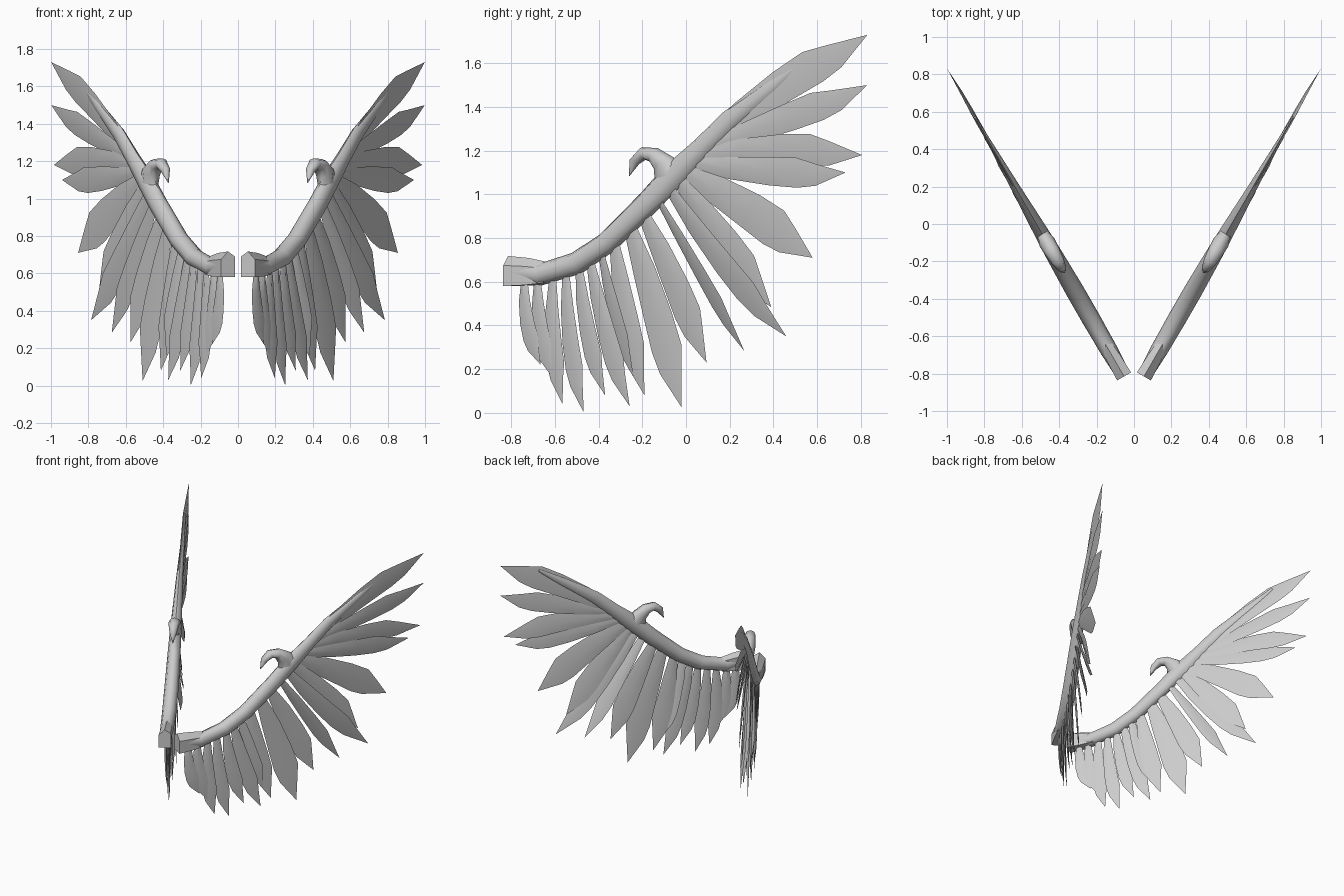
import bpy, bmesh, math
from mathutils import Vector

if "Cube" in bpy.data.objects:
    bpy.data.objects.remove(bpy.data.objects["Cube"])

SLOPE = 0.575                                   # each wing sweeps outward in a vertical plane
NORMAL = Vector((1, -SLOPE, 0)).normalized()

grey = bpy.data.materials.new("feather grey")
grey.diffuse_color = (0.6, 0.6, 0.6, 1)
grey.use_nodes = True
grey.node_tree.nodes["Principled BSDF"].inputs["Base Color"].default_value = grey.diffuse_color


def wing_point(y, z, n):
    """Point on the wing plane, lifted n along the plane's normal."""
    return Vector((0.053 + (y + 0.815) * SLOPE, y, z)) + NORMAL * n


def loft(name, rings, angle=40):
    """Skin rings of (y, z, n) points, cap both ends and mirror to the other wing."""
    bm = bmesh.new()
    rows = [[bm.verts.new(wing_point(*p)) for p in ring] for ring in rings]
    k = len(rows[0])
    for a, b in zip(rows, rows[1:]):
        for i in range(k):
            j = (i + 1) % k
            bm.faces.new((a[i], a[j], b[j], b[i]))
    bm.faces.new(rows[0])
    bm.faces.new(rows[-1])
    bmesh.ops.remove_doubles(bm, verts=bm.verts, dist=0.0002)
    bmesh.ops.recalc_face_normals(bm, faces=bm.faces)
    mesh = bpy.data.meshes.new(name)
    bm.to_mesh(mesh)
    bm.free()
    mesh.materials.append(grey)
    ob = bpy.data.objects.new(name, mesh)
    bpy.context.collection.objects.link(ob)
    bpy.ops.object.select_all(action='DESELECT')
    ob.select_set(True)
    bpy.context.view_layer.objects.active = ob
    bpy.ops.object.shade_smooth_by_angle(angle=math.radians(angle))
    ob.modifiers.new("other wing", 'MIRROR').use_mirror_merge = False
    return ob


def tube(name, path, sides=8):
    """Oval tube along (y, z, half height, half thickness) stations."""
    rings = []
    for i, (y, z, h, w) in enumerate(path):
        a, b = path[max(i - 1, 0)], path[min(i + 1, len(path) - 1)]
        t = Vector((b[0] - a[0], b[1] - a[1])).normalized()
        ring = []
        for s in range(sides):
            c = 2 * math.pi * s / sides
            u = h * math.cos(c)
            ring.append((y - t.y * u, z + t.x * u, w * math.sin(c)))
        rings.append(ring)
    return loft(name, rings, 60)


# (t, left width, right width) along a blade with a pointed end
BLADE = [(0, .4, .4), (.25, .75, .72), (.5, .95, .92), (.68, 1, 1),
         (.8, .62, .85), (1, 0, 0)]


def feather(name, root, tip, width, bend=0.0, twist=12):
    r, e = Vector(root), Vector(tip)
    d = (e - r).normalized()
    side = Vector((-d.y, d.x))
    mid = (r + e) / 2 + side * bend * 2
    ct, st = math.cos(math.radians(twist)), math.sin(math.radians(twist))
    rings = []
    for t, left, right in BLADE:
        c = r * (1 - t) ** 2 + mid * 2 * t * (1 - t) + e * t * t
        tan = ((mid - r) * (1 - t) + (e - mid) * t).normalized()
        s = Vector((-tan.y, tan.x))
        thick = 0.011 * (1 - t) ** 0.5
        ring = []
        for u, n in ((left * width / 2, 0), (0, thick), (-right * width / 2, 0), (0, -thick)):
            p = c + s * (u * ct)
            ring.append((p.x, p.y, n + u * st))
        rings.append(ring)
    return loft(name, rings)


# five-sided shoulder block where the wing begins
PENTAGON = [(.58, -.043), (.58, .043), (.675, .043), (.718, 0), (.69, -.043)]
loft("shoulder_block", [[(y, .63 + (z - .63) * k, n * k) for z, n in PENTAGON]
                        for y, k in ((-.815, 1), (-.72, .9), (-.64, .7))], 30)

# bone running along the leading edge
tube("wing_arm", [(-.79, .645, .06, .04), (-.67, .632, .05, .047), (-.5, .685, .052, .05),
                  (-.36, .78, .05, .05), (-.17, .965, .055, .045), (-.06, 1.085, .058, .04),
                  (.07, 1.215, .045, .032), (.2, 1.345, .043, .024), (.4, 1.5, .03, .014),
                  (.57, 1.635, .008, .005)])

# curved claw on the wrist
tube("wrist_claw", [(-.07, 1.07, .08, .035), (-.1, 1.14, .052, .045), (-.145, 1.18, .036, .042),
                    (-.195, 1.187, .03, .036), (-.235, 1.15, .023, .025), (-.26, 1.085, .002, .002)])

# short inner feathers
INNER = [((-.74, .61), (-.665, .22), .08, -.025), ((-.68, .61), (-.614, .165), .085, -.02),
         ((-.61, .62), (-.565, .04), .09, -.02), ((-.55, .64), (-.468, .002), .09, -.02),
         ((-.49, .67), (-.37, .08), .09, -.02), ((-.44, .7), (-.258, .03), .1, -.015)]
for i, (root, tip, w, bend) in enumerate(INNER):
    feather(f"inner_feather_{i + 1}", root, tip, w, bend)

# long middle feathers, two of them turned edge-on
MIDDLE = [((-.39, .74), (-.24, .165), .1, -.01, 30), ((-.33, .79), (-.19, .08), .12, -.01, 12),
          ((-.26, .86), (-.02, .025), .155, .01, 10), ((-.2, .92), (.094, .23), .14, .01, 12),
          ((-.13, .98), (.267, .283), .1, 0, 35), ((-.08, 1.03), (.459, .35), .13, -.02, 20),
          ((-.04, 1.07), (.39, .484), .15, .01, 12)]
for i, (root, tip, w, bend, twist) in enumerate(MIDDLE):
    feather(f"middle_feather_{i + 1}", root, tip, w, bend, twist)

# broad outer feathers fanning to the wing tip
OUTER = [((-.01, 1.1), (.58, .71), .19, .02), ((.03, 1.14), (.73, 1.1), .14, -.015),
         ((.07, 1.18), (.806, 1.18), .15, .025), ((.1, 1.22), (.829, 1.5), .135, -.01),
         ((.08, 1.23), (.83, 1.73), .16, .02)]
for i, (root, tip, w, bend) in enumerate(OUTER):
    feather(f"outer_feather_{i + 1}", root, tip, w, bend, 8)
